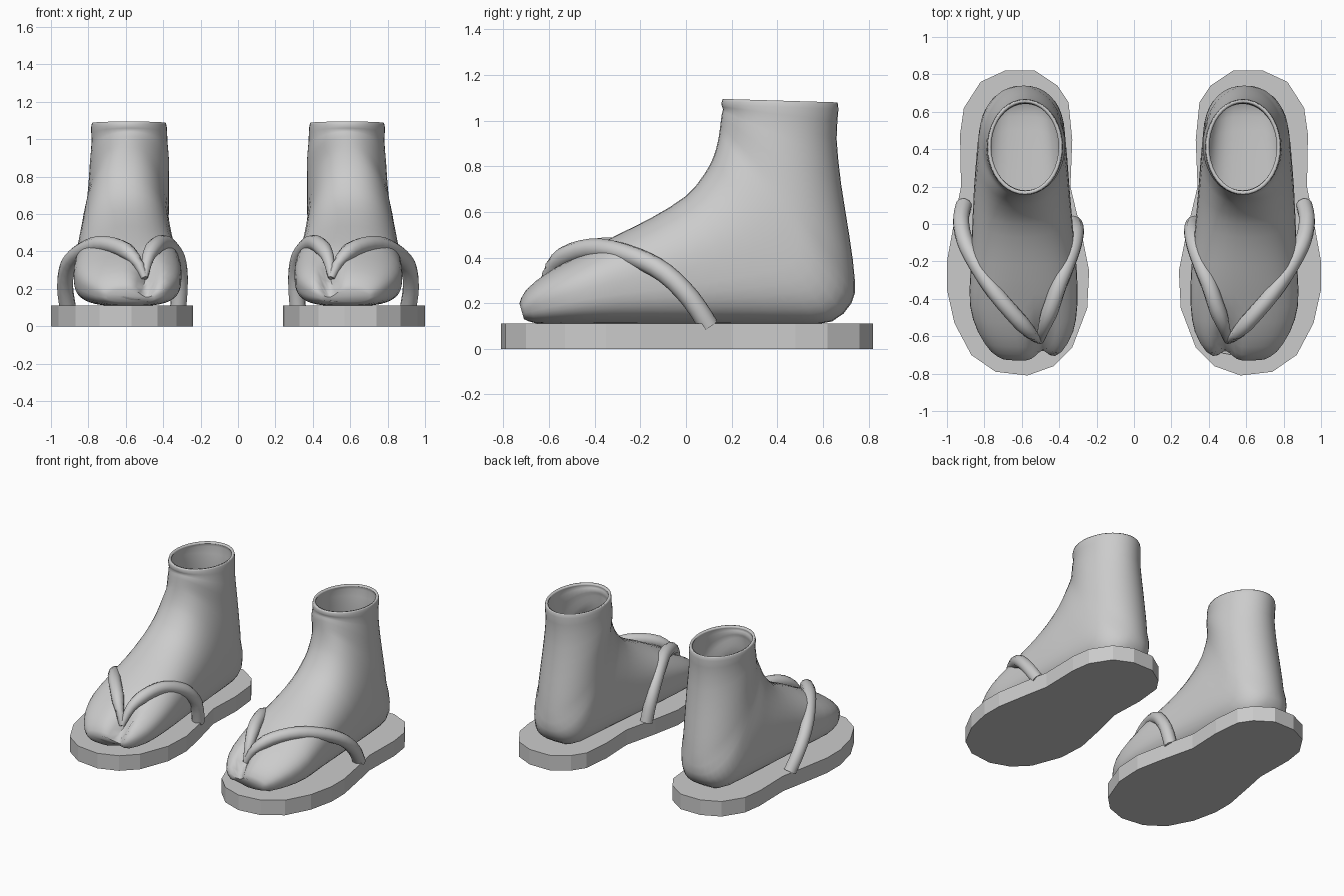
import bpy, bmesh, math
from mathutils import Vector

cube = bpy.data.objects.get("Cube")
if cube:
    bpy.data.objects.remove(cube, do_unlink=True)

grey = bpy.data.materials.new("plain grey")
grey.use_nodes = True
grey.diffuse_color = (0.6, 0.6, 0.6, 1)
grey.node_tree.nodes["Principled BSDF"].inputs["Base Color"].default_value = (0.6, 0.6, 0.6, 1)


def finish(name, bm, smooth):
    bmesh.ops.recalc_face_normals(bm, faces=bm.faces[:])
    mesh = bpy.data.meshes.new(name)
    bm.to_mesh(mesh)
    bm.free()
    mesh.materials.append(grey)
    obj = bpy.data.objects.new(name, mesh)
    bpy.context.collection.objects.link(obj)
    if smooth:
        bpy.ops.object.select_all(action="DESELECT")
        obj.select_set(True)
        bpy.context.view_layer.objects.active = obj
        bpy.ops.object.shade_smooth_by_angle(angle=math.radians(50))
    return obj


def bridge(bm, rings):
    for a, b in zip(rings, rings[1:]):
        n = len(a)
        for i in range(n):
            bm.faces.new((a[i], a[(i + 1) % n], b[(i + 1) % n], b[i]))


def smooth_path(points, steps):
    """Catmull-Rom samples through tuples of any length."""
    p = [points[0]] + points + [points[-1]]
    out = []
    for i in range(1, len(p) - 2):
        for s in range(steps):
            t = s / steps
            out.append([0.5 * (2 * b + (c - a) * t + (2 * a - 5 * b + 4 * c - d) * t * t
                               + (3 * b - a - 3 * c + d) * t ** 3)
                        for a, b, c, d in zip(*p[i - 1:i + 3])])
    return out + [list(points[-1])]


# Sole outline, left foot
SOLE = [(.53, .82), (.69, .82), (.82, .76), (.91, .62), (.93, .48), (.925, .2), (.96, .02),
        (1, -.2), (1, -.35), (.96, -.53), (.87, -.7), (.74, -.79), (.57, -.81), (.43, -.76),
        (.33, -.66), (.25, -.45), (.24, -.25), (.28, -.05), (.34, .2), (.33, .45), (.35, .65),
        (.41, .74)]

# Foot sections from toe to ankle: upper y, z; lower y, z; centre x; half width
FOOT = [(-.73, .2, -.71, .13, .575, .13), (-.7, .26, -.66, .112, .575, .19),
        (-.6, .34, -.55, .108, .58, .255), (-.45, .42, -.42, .108, .59, .287),
        (-.3, .5, -.22, .108, .59, .285), (-.15, .575, .03, .108, .595, .272),
        (0, .67, .28, .108, .6, .258), (.08, .765, .5, .108, .6, .245),
        (.12, .84, .64, .12, .6, .235), (.14, .91, .725, .2, .595, .225),
        (.148, .96, .74, .3, .59, .22), (.153, 1, .715, .5, .585, .215),
        (.157, 1.03, .68, .72, .58, .212), (.162, 1.05, .66, .92, .58, .203),
        (.155, 1.07, .668, 1.05, .583, .203), (.16, 1.095, .662, 1.08, .583, .197)]

# Strap paths from the sole to the toe gap
OUTER = [(.91, .1, .1), (.925, .02, .22), (.905, -.09, .33), (.84, -.22, .4), (.74, -.37, .44),
         (.63, -.5, .42), (.55, -.585, .36), (.5, -.625, .26)]
INNER = [(.32, 0, .1), (.31, -.04, .25), (.325, -.12, .36), (.36, -.22, .42), (.4, -.32, .445),
         (.44, -.44, .43), (.48, -.55, .37), (.5, -.625, .26)]


def make_sole(side, label):
    bm = bmesh.new()
    low = [bm.verts.new((side * x, y, 0)) for x, y in SOLE]
    high = [bm.verts.new((side * x, y, .11)) for x, y in SOLE]
    bridge(bm, [low, high])
    bm.faces.new(low)
    bm.faces.new(high)
    finish(label + "_sole", bm, False)


def make_foot(side, label):
    bm = bmesh.new()
    rings = []
    count = 40
    for fy, fz, by, bz, cx, w in smooth_path(FOOT, 2):
        top, bottom = Vector((0, fy, fz)), Vector((0, by, bz))
        flat = max(0, min(1, (.3 - bz) / .15))
        ring = []
        for i in range(count):
            a = 2 * math.pi * i / count
            c, s = math.cos(a), math.sin(a)
            # squarer underneath where the foot rests on the sole
            power = 1 - .35 * flat if s < 0 else 1 - .1 * flat
            v = math.copysign(abs(s) ** power, s)
            u = math.copysign(abs(c) ** power, c)
            p = (top + bottom) / 2 + (top - bottom) / 2 * v
            p.x = cx + w * u
            # cleft beside the big toe
            g = math.exp(-((p.x - .49) / .045) ** 2) * max(0, min(1, (-.45 - p.y) / .2))
            p.y += .05 * g
            p.z -= .06 * g * max(0, min(1, (p.z - .13) / .1))
            p.x *= side
            ring.append(bm.verts.new(p))
        rings.append(ring)
    bridge(bm, rings)
    bm.faces.new(rings[0])
    foot = finish(label + "_foot", bm, True)
    wall = foot.modifiers.new("wall", "SOLIDIFY")
    wall.thickness = .018
    wall.offset = -1


def make_strap(side, label, path):
    bm = bmesh.new()
    pts = [Vector(p) for p in smooth_path(path, 3)]
    rings = []
    for i, p in enumerate(pts):
        d = (pts[min(i + 1, len(pts) - 1)] - pts[max(i - 1, 0)]).normalized()
        across = d.cross(Vector((.3, .6, 1))).normalized()
        other = d.cross(across)
        left = len(pts) - 1 - i
        r = .044 * min(1, .4 + .12 * left)
        ring = []
        for k in range(10):
            a = math.tau * k / 10
            q = p + (across * math.cos(a) + other * math.sin(a)) * r
            ring.append(bm.verts.new((side * q.x, q.y, q.z)))
        rings.append(ring)
    bridge(bm, rings)
    bm.faces.new(rings[0])
    bm.faces.new(rings[-1])
    finish(label, bm, True)


for side, label in ((1, "left"), (-1, "right")):
    make_sole(side, label)
    make_foot(side, label)
    make_strap(side, label + "_outer_strap", OUTER)
    make_strap(side, label + "_inner_strap", INNER)
